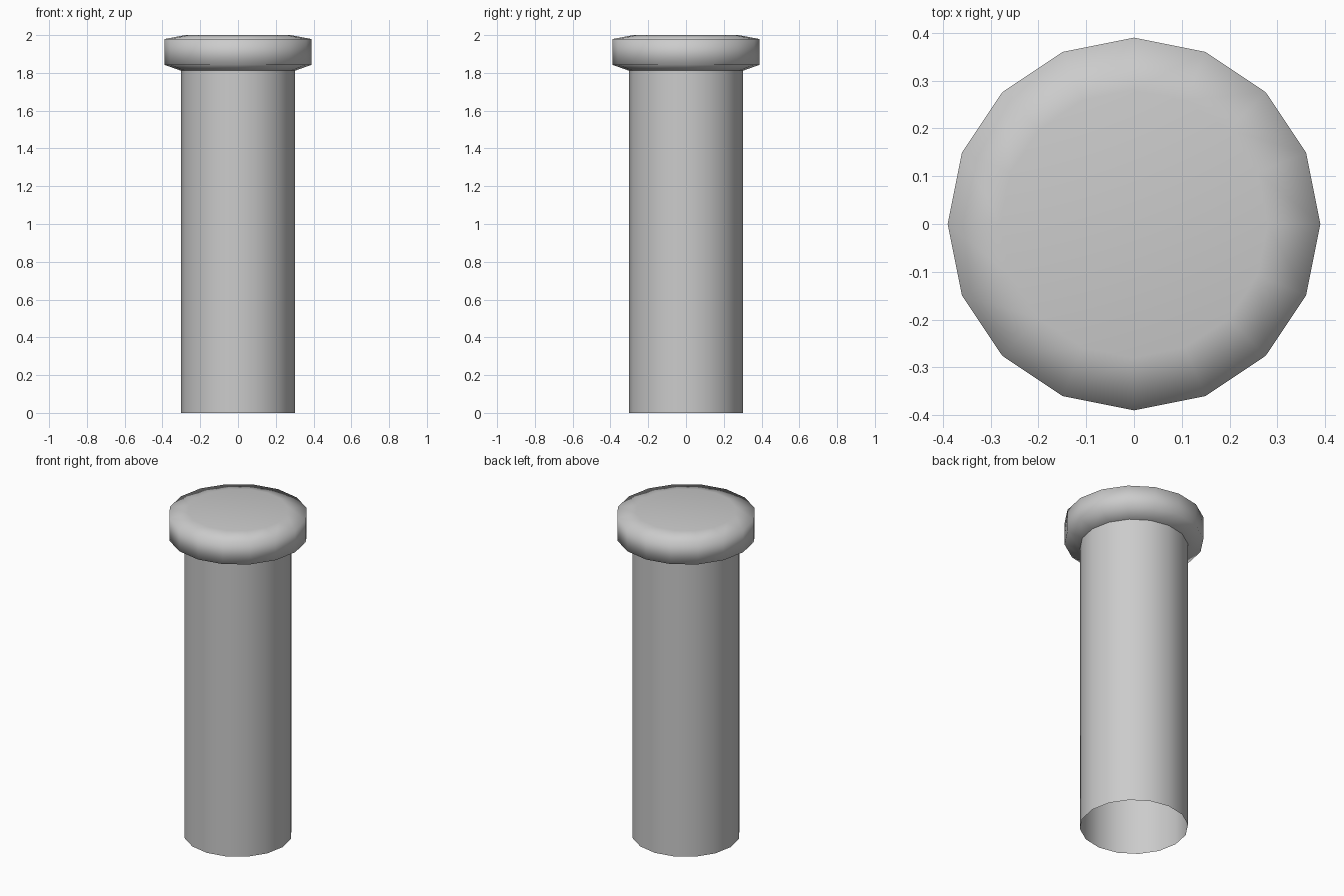
import bpy, bmesh
from math import cos, sin, pi

if "Cube" in bpy.data.objects:
    bpy.data.objects.remove(bpy.data.objects["Cube"])

SIDES = 16


def lathe(name, profile, cap_top=False):
    """Spin (radius, z) points, listed bottom to top, around z."""
    bm = bmesh.new()
    rings = [[bm.verts.new((r * cos(2 * pi * i / SIDES), r * sin(2 * pi * i / SIDES), z))
              for i in range(SIDES)] for r, z in profile]
    for a, b in zip(rings, rings[1:]):
        for i in range(SIDES):
            j = (i + 1) % SIDES
            bm.faces.new((a[i], a[j], b[j], b[i]))
    if cap_top:
        bm.faces.new(rings[-1])
    for f in bm.faces:
        f.smooth = True
    mesh = bpy.data.meshes.new(name)
    bm.to_mesh(mesh)
    bm.free()
    obj = bpy.data.objects.new(name, mesh)
    bpy.context.collection.objects.link(obj)
    return obj


# Hollow shaft, open at the bottom
lathe("shaft", [(0.303, 0.0), (0.303, 1.812)])

# Rounded head with a flat top
lathe("head", [(0.303, 1.812), (0.39, 1.843), (0.39, 1.979), (0.28, 2.0)], cap_top=True)
